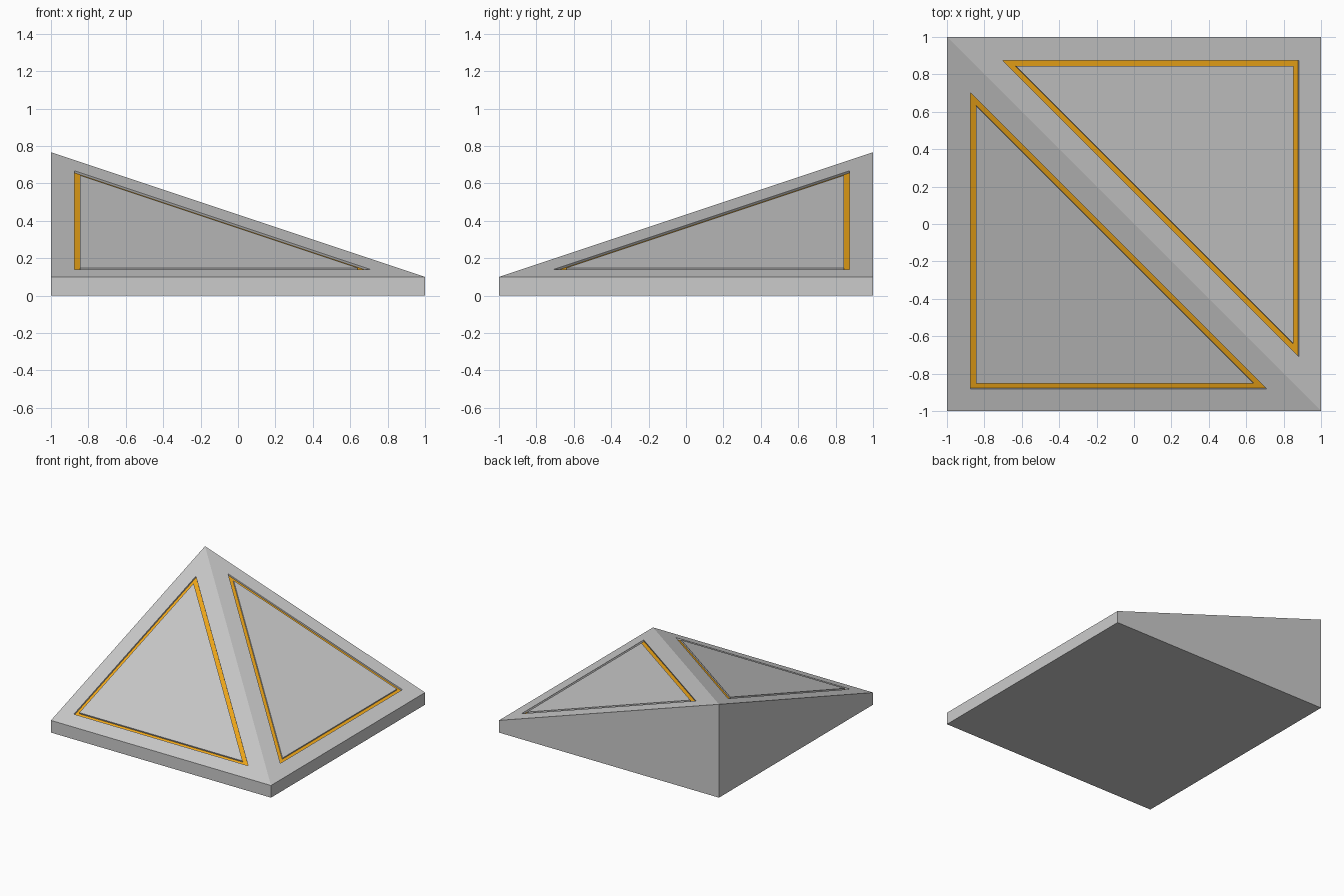
import bpy, bmesh

if "Cube" in bpy.data.objects:
    bpy.data.objects.remove(bpy.data.objects["Cube"])

LOW, HIGH = 0.10, 0.767          # rim height and peak height
MARGIN, WIDTH, DEPTH = 0.125, 0.03, 0.012

bm = bmesh.new()

# Square block, peak at the back left corner
corners = [(-1, -1, LOW), (1, -1, LOW), (1, 1, LOW), (-1, 1, HIGH)]
base = [bm.verts.new((x, y, 0)) for x, y, z in corners]
top = [bm.verts.new(c) for c in corners]
bm.faces.new(base[::-1])
for i in range(4):
    j = (i + 1) % 4
    bm.faces.new((base[i], base[j], top[j], top[i]))

# Two sloping faces meeting in a diagonal ridge
slopes = [bm.faces.new((top[0], top[1], top[3])),
          bm.faces.new((top[1], top[2], top[3]))]
bm.normal_update()


def inset(face, thickness, depth):
    result = bmesh.ops.inset_individual(bm, faces=[face], thickness=thickness,
                                        depth=depth, use_even_offset=True)
    bm.normal_update()
    return result["faces"]


# Triangular groove with an orange floor in each slope
for face in slopes:
    inset(face, MARGIN, 0)
    inset(face, 0, -DEPTH)
    for floor in inset(face, WIDTH, 0):
        floor.material_index = 1
    inset(face, 0, DEPTH)

mesh = bpy.data.meshes.new("roof_corner")
bm.to_mesh(mesh)
bm.free()

orange = bpy.data.materials.new("orange_trim")
orange.diffuse_color = (0.9, 0.4, 0.01, 1)
orange.use_nodes = True
orange.node_tree.nodes["Principled BSDF"].inputs["Base Color"].default_value = orange.diffuse_color
mesh.materials.append(None)
mesh.materials.append(orange)

roof = bpy.data.objects.new("roof_corner", mesh)
bpy.context.collection.objects.link(roof)
